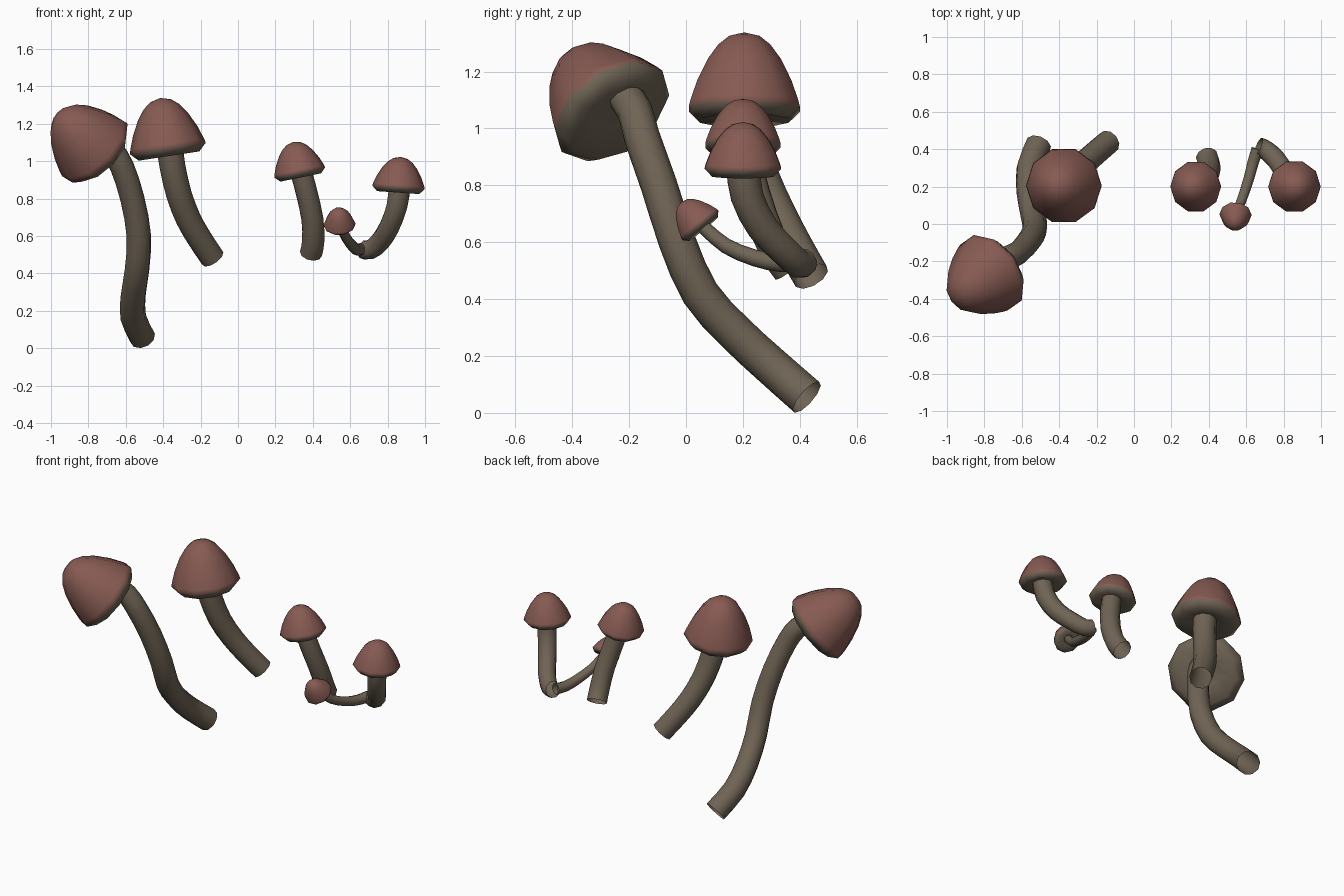
import bpy, bmesh, math
from mathutils import Vector, Quaternion

if "Cube" in bpy.data.objects:
    bpy.data.objects.remove(bpy.data.objects["Cube"])


def material(name, rgb):
    m = bpy.data.materials.new(name)
    m.diffuse_color = (*rgb, 1)
    m.use_nodes = True
    m.node_tree.nodes["Principled BSDF"].inputs["Base Color"].default_value = m.diffuse_color
    return m


RED = material("cap_red_brown", (0.24, 0.103, 0.085))
BROWN = material("stem_grey_brown", (0.16, 0.127, 0.09))
SIDES = 10

# Cap profile as (radius, height) in rim radii, from under the stem to the tip
PROFILE = [(0.32, -0.06), (0.8, -0.2), (1.0, 0.0), (0.97, 0.12), (0.85, 0.46),
           (0.66, 0.84), (0.47, 1.1), (0.27, 1.26)]


def finish(name, bm, mats):
    bmesh.ops.recalc_face_normals(bm, faces=bm.faces)
    for f in bm.faces:
        f.smooth = True
    me = bpy.data.meshes.new(name)
    bm.to_mesh(me)
    bm.free()
    for m in mats:
        me.materials.append(m)
    ob = bpy.data.objects.new(name, me)
    bpy.context.collection.objects.link(ob)
    return ob


def ring(bm, centre, rot, r, h=0.0):
    return [bm.verts.new(centre + rot @ Vector((r * math.cos(a), r * math.sin(a), h)))
            for a in (2 * math.pi * i / SIDES for i in range(SIDES))]


def bridge(bm, a, b):
    return [bm.faces.new((a[i], a[(i + 1) % SIDES], b[(i + 1) % SIDES], b[i]))
            for i in range(SIDES)]


def cap(name, centre, axis, radius, tall=1.0):
    bm = bmesh.new()
    c = Vector(centre)
    rot = Vector((0, 0, 1)).rotation_difference(Vector(axis).normalized())
    rings = [ring(bm, c, rot, r * radius, h * radius * (tall if h > 0 else 1))
             for r, h in PROFILE]
    for k in range(len(rings) - 1):
        for f in bridge(bm, rings[k], rings[k + 1]):
            f.material_index = 1 if k < 2 else 0   # underside is stem coloured
    bm.faces.new(rings[0]).material_index = 1
    tip = bm.verts.new(c + rot @ Vector((0, 0, 1.33 * radius * tall)))
    for i in range(SIDES):
        bm.faces.new((rings[-1][i], rings[-1][(i + 1) % SIDES], tip))
    finish(name, bm, [RED, BROWN])


def soften(pts):
    # add a smooth midpoint between each pair of path points
    out = [pts[0]]
    for i in range(len(pts) - 1):
        a, b = pts[i], pts[i + 1]
        before = pts[i - 1] if i else a * 2 - b
        after = pts[i + 2] if i + 2 < len(pts) else b * 2 - a
        out += [(a + b) * 0.5625 - (before + after) * 0.0625, b]
    return out


def stem(name, path, r0, r1):
    # open tube swept along the path without twisting
    bm = bmesh.new()
    pts = soften([Vector(p) for p in path])
    n = len(pts)
    rot, old, prev = Quaternion(), Vector((0, 0, 1)), None
    for i, p in enumerate(pts):
        a = (p - pts[i - 1]).normalized() if i else Vector()
        b = (pts[i + 1] - p).normalized() if i < n - 1 else Vector()
        t = (a + b).normalized()
        rot = old.rotation_difference(t) @ rot
        old = t
        cur = ring(bm, p, rot, r0 + (r1 - r0) * i / (n - 1))
        if prev:
            bridge(bm, prev, cur)
        prev = cur
    finish(name, bm, [BROWN])


# Tall leaning mushroom
stem("tall_stem", [(-.51, .425, .055), (-.56, .30, .165), (-.56, .17, .285),
                   (-.54, .05, .42), (-.53, -.03, .60), (-.565, -.095, .80),
                   (-.62, -.155, .97), (-.675, -.18, 1.06), (-.74, -.22, 1.12)], .07, .062)
cap("tall_cap", (-.765, -.26, 1.06), (-.62, -.46, .64), .228)

# Second large mushroom
stem("second_stem", [(-.135, .44, .48), (-.205, .38, .585), (-.265, .325, .69),
                     (-.315, .265, .82), (-.35, .22, .97), (-.365, .205, 1.08)], .066, .07)
cap("second_cap", (-.375, .205, 1.068), (-.15, 0, .98), .205)

# Middle mushroom
stem("middle_stem", [(.39, .36, .505), (.402, .315, .57), (.398, .265, .69),
                     (.365, .22, .84), (.335, .2, .95)], .06, .058)
cap("middle_cap", (.33, .2, .94), (-.2, 0, .98), .139, .9)

# Right mushroom
stem("right_stem", [(.665, .415, .53), (.705, .395, .525), (.76, .345, .57),
                    (.81, .27, .65), (.85, .215, .76), (.865, .2, .87)], .05, .06)
cap("right_cap", (.858, .2, .86), (.07, 0, 1), .141, .87)

# Small mushroom sprouting from the base of the right one
stem("small_stem", [(.66, .40, .53), (.637, .33, .527), (.613, .24, .545),
                    (.58, .14, .587), (.55, .065, .65)], .034, .025)
cap("small_cap", (.543, .05, .66), (-.05, -.62, .76), .086, .92)
